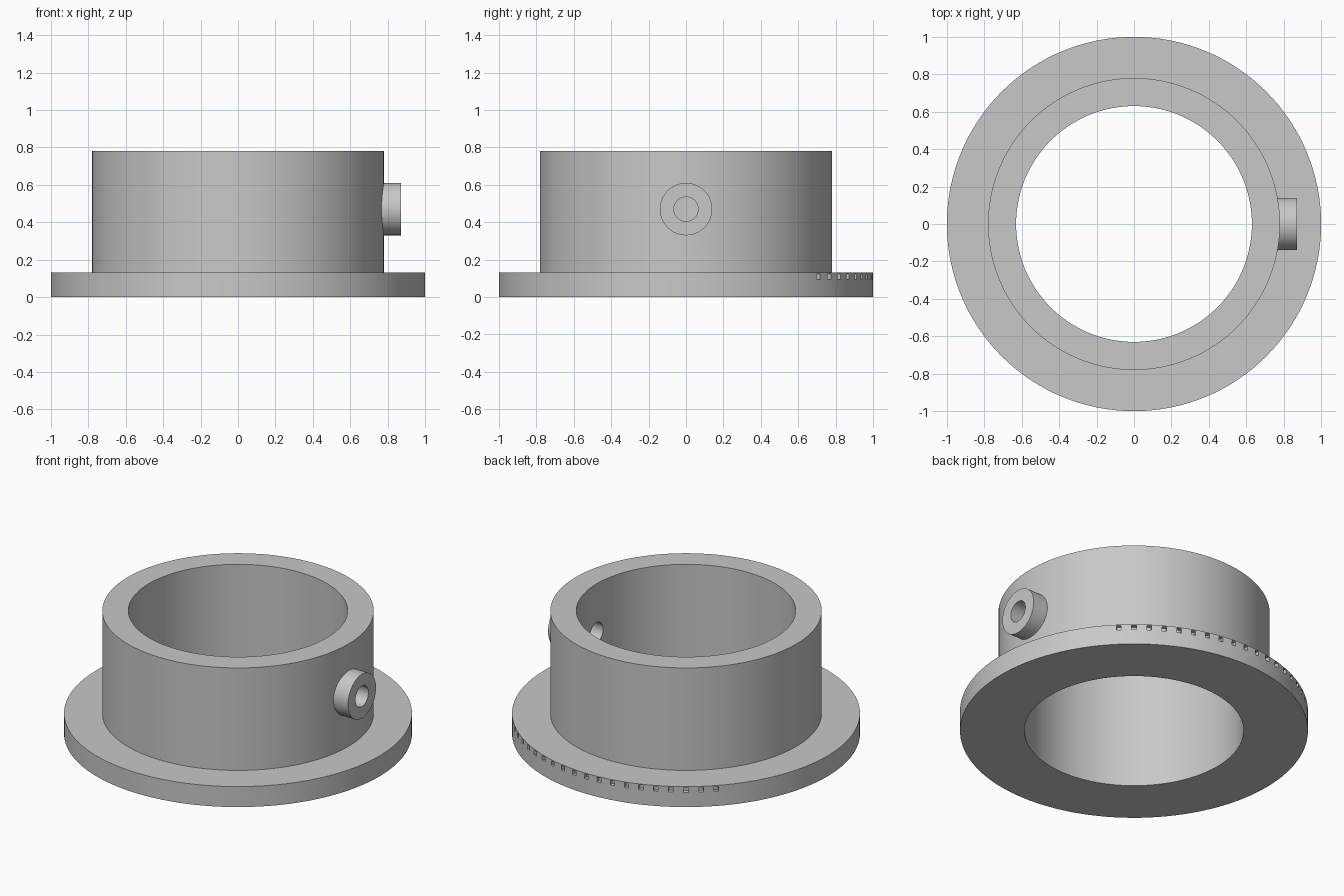
import bpy, bmesh, math
from mathutils import Matrix, Vector

old = bpy.data.objects.get("Cube")
if old:
    bpy.data.objects.remove(old, do_unlink=True)

grey = bpy.data.materials.new("plain grey")
grey.use_nodes = True
colour = (0.58, 0.58, 0.58, 1)
grey.diffuse_color = colour
grey.node_tree.nodes["Principled BSDF"].inputs["Base Color"].default_value = colour

SEGMENTS = 128
PORT_Z = 0.47


def make_object(name, bm):
    bmesh.ops.recalc_face_normals(bm, faces=bm.faces)
    mesh = bpy.data.meshes.new(name)
    bm.to_mesh(mesh)
    bm.free()
    mesh.materials.append(grey)
    obj = bpy.data.objects.new(name, mesh)
    bpy.context.collection.objects.link(obj)
    return obj


def side_cylinder(name, radius, x0, x1, sides):
    """Cylinder lying along x at the height of the port."""
    bm = bmesh.new()
    place = Matrix.Translation(((x0 + x1) / 2, 0, PORT_Z)) @ Matrix.Rotation(math.pi / 2, 4, 'Y')
    bmesh.ops.create_cone(bm, cap_ends=True, segments=sides, radius1=radius,
                          radius2=radius, depth=x1 - x0, matrix=place)
    return make_object(name, bm)


def cut(obj, cutter):
    mod = obj.modifiers.new("cut", 'BOOLEAN')
    mod.operation = 'DIFFERENCE'
    mod.solver = 'EXACT'
    mod.object = cutter
    activate(obj)
    bpy.ops.object.modifier_apply(modifier=mod.name)


def activate(obj):
    bpy.ops.object.select_all(action='DESELECT')
    obj.select_set(True)
    bpy.context.view_layer.objects.active = obj


# Flanged collar, turned from its wall section
section = [(0.63, 0), (1, 0), (1, 0.13), (0.78, 0.13), (0.78, 0.78), (0.63, 0.78)]
bm = bmesh.new()
verts = [bm.verts.new((r, 0, z)) for r, z in section]
edges = [bm.edges.new((verts[i - 1], verts[i])) for i in range(len(verts))]
bmesh.ops.spin(bm, geom=verts + edges, cent=(0, 0, 0), axis=(0, 0, 1),
               angle=math.tau, steps=SEGMENTS, use_merge=True)
bmesh.ops.remove_doubles(bm, verts=bm.verts, dist=0.0001)
collar = make_object("flanged_collar", bm)

# Round boss on the side of the collar
boss = side_cylinder("side_boss", 0.14, 0.72, 0.87, 64)

# Screw hole through boss and wall
hole = side_cylinder("hole_cutter", 0.065, 0.4, 1.1, 48)

# Row of small pockets in the back rim of the flange
bm = bmesh.new()
for degrees in range(45, 136, 5):
    place = (Matrix.Rotation(math.radians(degrees), 4, 'Z')
             @ Matrix.Translation((1, 0, 0.109))
             @ Matrix.Diagonal(Vector((0.05, 0.027, 0.03, 1))))
    bmesh.ops.create_cube(bm, size=1, matrix=place)
pockets = make_object("pocket_cutter", bm)

cut(collar, hole)
cut(collar, pockets)
cut(boss, hole)
for cutter in (hole, pockets):
    bpy.data.objects.remove(cutter, do_unlink=True)

for obj in (collar, boss):
    activate(obj)
    bpy.ops.object.shade_smooth_by_angle(angle=math.radians(30))
